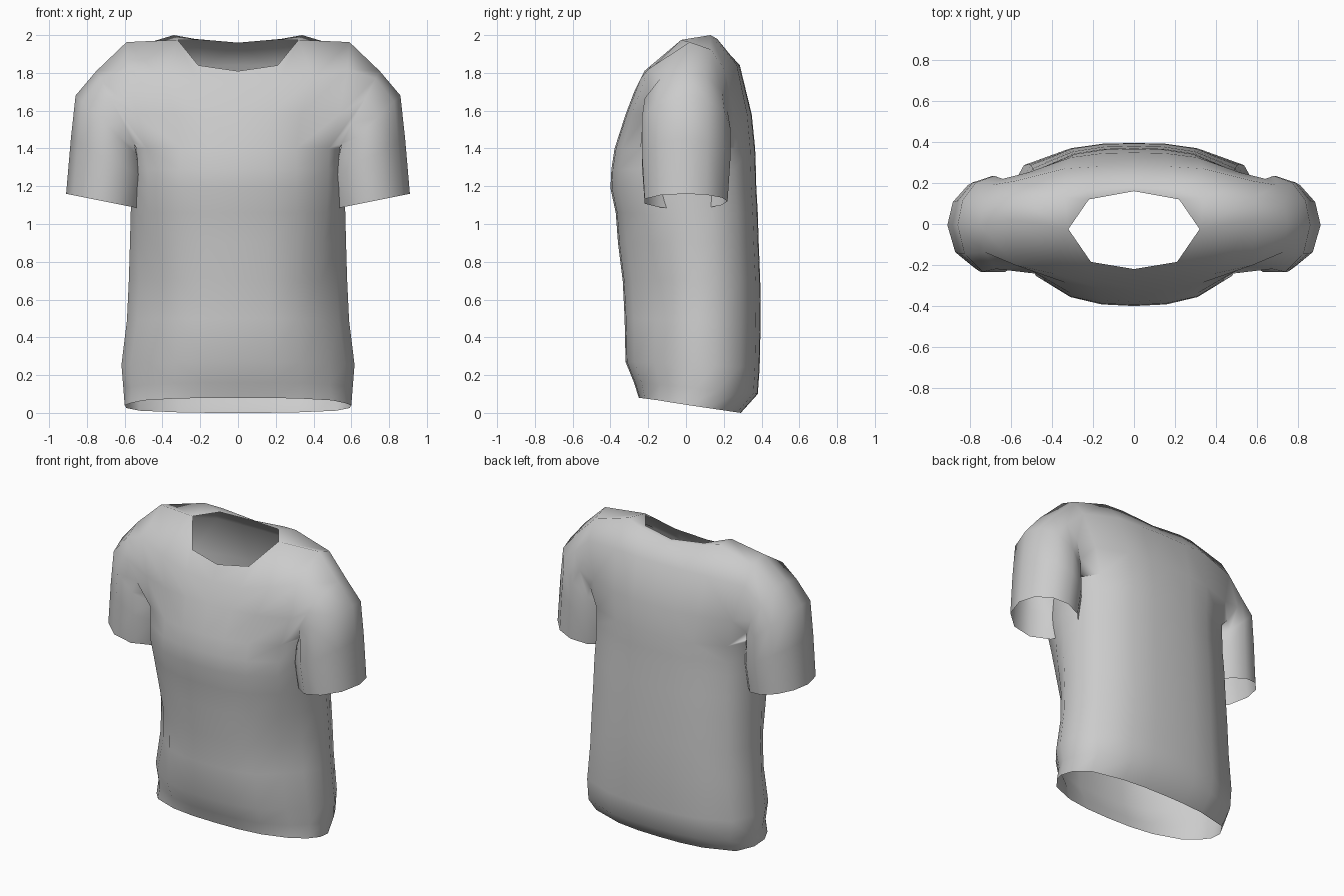
import bpy, bmesh, math
from mathutils import Vector

cube = bpy.data.objects.get("Cube")
if cube:
    bpy.data.objects.remove(cube)

fabric = bpy.data.materials.new("light_grey_fabric")
fabric.use_nodes = True
grey = (0.6, 0.6, 0.6, 1)
fabric.diffuse_color = grey
fabric.node_tree.nodes["Principled BSDF"].inputs["Base Color"].default_value = grey

bm = bmesh.new()

# Half cross-section from front centre round the side to back centre:
# fraction of the half width, fraction of the depth (negative is front)
section = [(0, -1), (.28, -.98), (.56, -.9), (.9, -.66), (.985, -.3), (1, 0),
           (.985, .35), (.87, .71), (.52, .93), (.26, .99), (0, 1)]
FRONT, SIDE, BACK = 3, 5, 7      # columns bounding the armhole


def ring(z_front, z_back, width, y_front, y_back, pinch):
    """One row of the body; the pinch rounds off its front corner."""
    mid, depth = (y_front + y_back) / 2, (y_back - y_front) / 2
    share = {FRONT - 1: .25, FRONT: 1, FRONT + 1: .5}
    points = []
    for i, (fx, fy) in enumerate(section):
        keep = 1 - pinch * share.get(i, 0)
        z = z_front + (z_back - z_front) * (fy + 1) / 2
        points.append(bm.verts.new((fx * width * keep, mid + fy * depth * keep, z)))
    return points


def row(points):
    return [bm.verts.new(p) for p in points]


def bridge(a, b, closed=False):
    count = len(a) if closed else len(a) - 1
    for i in range(count):
        j = (i + 1) % len(a)
        unique = list(dict.fromkeys([a[i], a[j], b[j], b[i]]))
        if len(unique) > 2:
            bm.faces.new(unique)


# Body, hem to armpit
body = [ring(*r) for r in [
    (.08, 0, .6, -.25, .29, .08),
    (.16, .1, .607, -.275, .38, .11),
    (.27, .24, .617, -.32, .39, .13),
    (.5, .48, .588, -.325, .395, .16),
    (.7, .7, .578, -.335, .393, .16),
    (.9, .9, .572, -.36, .385, .12),
    (1.06, 1.06, .568, -.372, .38, .08),
    (1.19, 1.2, .563, -.4, .372, .06),
    (1.29, 1.29, .56, -.395, .37, .05),
    (1.4, 1.4, .558, -.378, .366, .04)]]
for low, high in zip(body, body[1:]):
    bridge(low, high)
armpit = body[-1]

# Chest and upper back row, split by the armhole
chest = ring(1.58, 1.58, .595, -.32, .348, 0)
front = [armpit[:FRONT + 1], chest[:FRONT + 1]]
back = [armpit[BACK:], chest[BACK:]]
for v in chest[FRONT + 1:BACK]:
    bm.verts.remove(v)

# Yoke rows, neckline and shoulder seam
front.append(row([(0, -.27, 1.71), (.2, -.265, 1.72), (.4, -.24, 1.77), (.58, -.2, 1.82)]))
back.append(row([(.58, .21, 1.81), (.34, .27, 1.84), (.17, .28, 1.84), (0, .285, 1.84)]))
back.append(row([(.59, .13, 1.925), (.34, .13, 2), (.23, .165, 1.98), (0, .185, 1.95)]))
neck_side = bm.verts.new((.32, -.025, 1.975))
shoulder = bm.verts.new((.59, .02, 1.963))
front.append(row([(0, -.22, 1.81), (.21, -.185, 1.84)]) + [neck_side, shoulder])
back.append([shoulder, neck_side] + row([(.22, .12, 1.975), (0, .16, 1.96)]))
for panel in (front, back):
    for low, high in zip(panel, panel[1:]):
        bridge(low, high)

# Sleeve, lofted from the armhole to an open cuff
armhole = armpit[SIDE:FRONT - 1:-1]
armhole += [r[-1] for r in front[1:]]
top = len(armhole) - 1
armhole += [r[0] for r in back[-2:0:-1]] + armpit[BACK:SIDE:-1]
previous = armhole
for inner, outer, half_depth in [
        ((.53, 1.39), (.75, 1.81), .225),
        ((.505, 1.34), (.86, 1.68), .24),
        ((.49, 1.24), (.885, 1.45), .24),
        ((.51, 1.08), (.91, 1.16), .225)]:
    a = Vector((inner[0], -.005, inner[1]))
    b = Vector((outer[0], -.005, outer[1]))
    points = []
    for i in range(len(armhole)):
        if i <= top:
            angle = math.pi * i / top
        else:
            angle = math.pi * (1 + (i - top) / (len(armhole) - top))
        p = (a + b) / 2 + (a - b) / 2 * math.cos(angle)
        p.y -= half_depth * math.sin(angle)
        points.append(bm.verts.new(p))
    bridge(previous, points, closed=True)
    previous = points

# Mirror the half to the other side and weld the centre line
half = bm.verts[:] + bm.edges[:] + bm.faces[:]
copy = bmesh.ops.duplicate(bm, geom=half)["geom"]
for v in copy:
    if isinstance(v, bmesh.types.BMVert):
        v.co.x = -v.co.x
bmesh.ops.remove_doubles(bm, verts=bm.verts[:], dist=.0005)
bmesh.ops.recalc_face_normals(bm, faces=bm.faces[:])

# Make sure the back panel faces outward
probe = max(bm.faces, key=lambda f: f.calc_center_median().y)
if probe.normal.y < 0:
    bmesh.ops.reverse_faces(bm, faces=bm.faces[:])
for f in bm.faces:
    f.smooth = True

mesh = bpy.data.meshes.new("short_sleeved_shirt")
bm.to_mesh(mesh)
bm.free()
mesh.materials.append(fabric)
shirt = bpy.data.objects.new("short_sleeved_shirt", mesh)
bpy.context.collection.objects.link(shirt)
